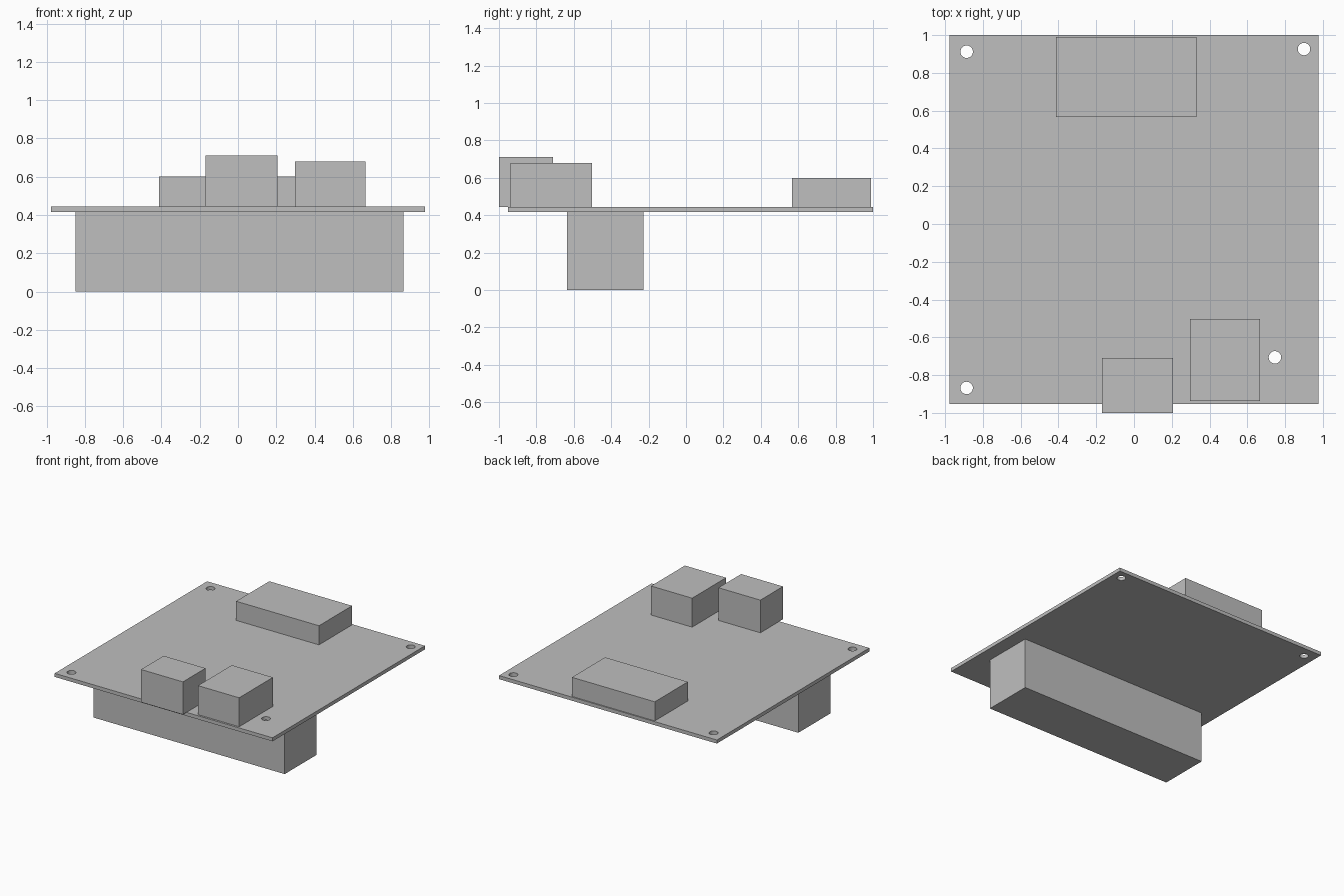
import bpy

cube = bpy.data.objects.get("Cube")
if cube:
    bpy.data.objects.remove(cube, do_unlink=True)

grey = bpy.data.materials.new("plain grey")
grey.use_nodes = True
colour = (0.52, 0.52, 0.52, 1)
grey.diffuse_color = colour
grey.node_tree.nodes["Principled BSDF"].inputs["Base Color"].default_value = colour


def box(name, x, y, z):
    """Box spanning the given (low, high) ranges."""
    spans = (x, y, z)
    bpy.ops.mesh.primitive_cube_add(size=1, location=[(a + b) / 2 for a, b in spans])
    ob = bpy.context.object
    ob.name = name
    ob.scale = [b - a for a, b in spans]
    bpy.ops.object.transform_apply(location=False, rotation=False, scale=True)
    ob.data.materials.append(grey)
    return ob


BOTTOM, TOP = 0.416, 0.445

# Components above and below the board
box("front_connector", (-0.17, 0.206), (-1.0, -0.71), (TOP, 0.71))
box("side_connector", (0.297, 0.666), (-0.937, -0.503), (TOP, 0.68))
box("rear_connector", (-0.413, 0.33), (0.566, 0.99), (TOP, 0.6))
box("underside_header", (-0.848, 0.865), (-0.637, -0.228), (0, BOTTOM))

# Circuit board with four mounting holes
board = box("circuit_board", (-0.977, 0.977), (-0.953, 1.0), (BOTTOM, TOP))
for x, y in ((-0.886, 0.912), (0.9, 0.926), (-0.886, -0.868), (0.746, -0.706)):
    bpy.ops.mesh.primitive_cylinder_add(vertices=32, radius=0.033, depth=0.2,
                                        location=(x, y, (BOTTOM + TOP) / 2))
    cutter = bpy.context.object
    cutter.name = "hole_cutter"
    cutter.hide_render = True
    cutter.data.materials.append(grey)
    cut = board.modifiers.new("mounting_hole", "BOOLEAN")
    cut.operation = "DIFFERENCE"
    cut.solver = "EXACT"
    cut.object = cutter
    bpy.ops.object.select_all(action="DESELECT")
    board.select_set(True)
    bpy.context.view_layer.objects.active = board
    bpy.ops.object.modifier_apply(modifier=cut.name)
    bpy.data.objects.remove(cutter, do_unlink=True)

# Round hole walls, crisp board edges
bpy.ops.object.shade_smooth_by_angle()
